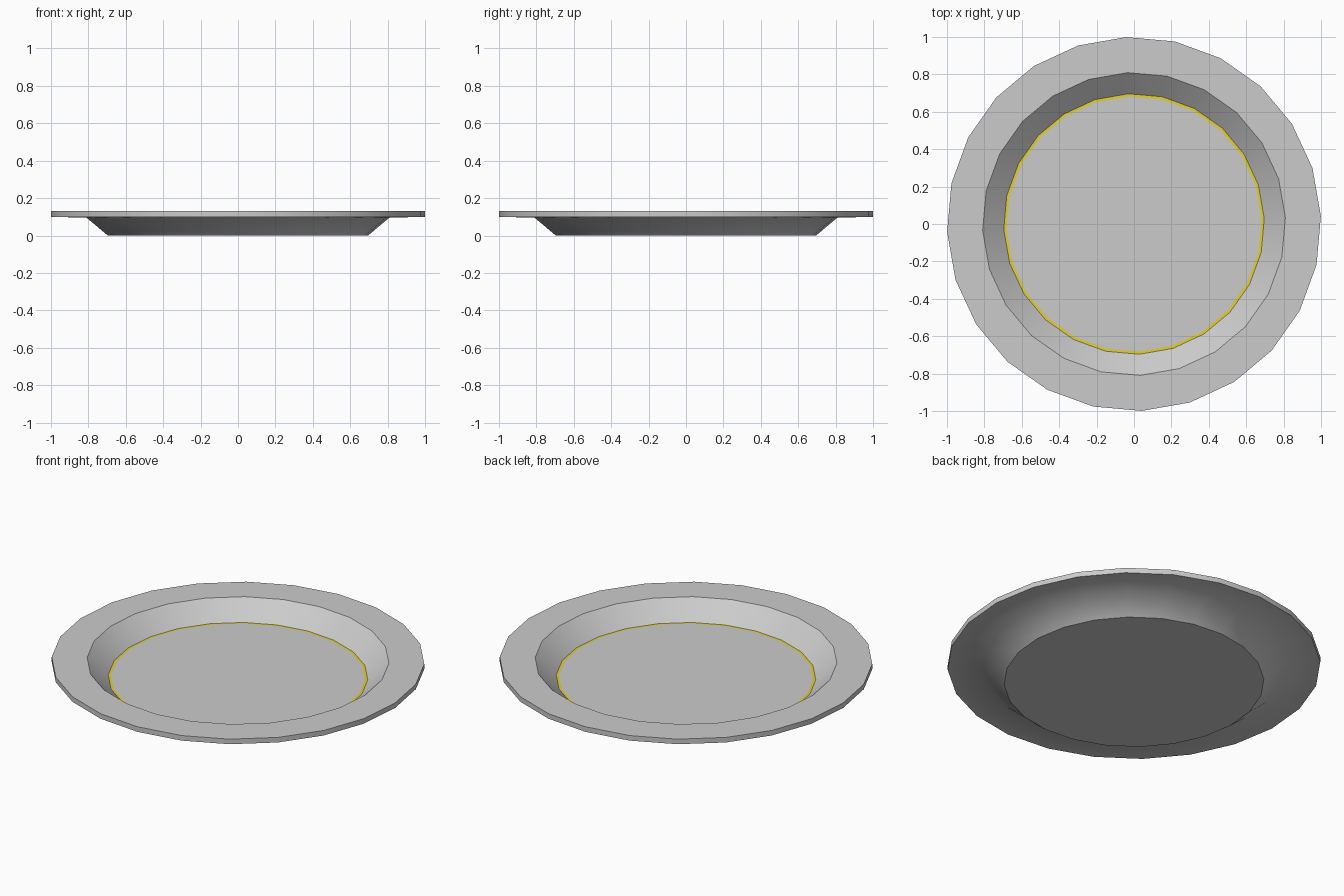
import bpy, bmesh, math

if "Cube" in bpy.data.objects:
    bpy.data.objects.remove(bpy.data.objects["Cube"])

SIDES = 24
OFFSET = math.radians(2.4)

# Plate cross-section from floor centre outwards, round the rim and back under:
# (radius, height, edge is sharp)
PROFILE = [
    (0.682, 0.03, False),   # inner side of the gold line
    (0.697, 0.03, True),    # foot of the inner wall
    (0.81, 0.13, True),     # top of the inner wall
    (1.0, 0.13, True),      # rim, top
    (1.0, 0.10, True),      # rim, bottom
    (0.81, 0.095, False),   # soft underside crease
    (0.697, 0.0, True),     # base edge
]

grey = bpy.data.materials.new("grey_glaze")
grey.diffuse_color = (0.8, 0.8, 0.8, 1)
grey.use_nodes = True
grey.node_tree.nodes["Principled BSDF"].inputs["Base Color"].default_value = grey.diffuse_color
gold = bpy.data.materials.new("gold_line")
gold.diffuse_color = (0.77, 0.64, 0.03, 1)
gold.use_nodes = True
gold.node_tree.nodes["Principled BSDF"].inputs["Base Color"].default_value = gold.diffuse_color

bm = bmesh.new()
rings = []
for r, z, _ in PROFILE:
    rings.append([bm.verts.new((r * math.cos(OFFSET + math.tau * i / SIDES),
                                r * math.sin(OFFSET + math.tau * i / SIDES), z))
                  for i in range(SIDES)])

# Bands between neighbouring rings; the first band is the gold line
for k in range(len(rings) - 1):
    a, b = rings[k], rings[k + 1]
    for i in range(SIDES):
        j = (i + 1) % SIDES
        f = bm.faces.new((a[i], b[i], b[j], a[j]))
        f.smooth = True
        f.material_index = 1 if k == 0 else 0

# Floor and base discs
bm.faces.new(rings[0])
bm.faces.new(rings[-1][::-1])

# Sharp creases around the plate
for ring, (_, _, sharp) in zip(rings, PROFILE):
    for i in range(SIDES):
        e = bm.edges.get((ring[i], ring[(i + 1) % SIDES]))
        e.smooth = not sharp

bmesh.ops.recalc_face_normals(bm, faces=bm.faces)
mesh = bpy.data.meshes.new("plate")
bm.to_mesh(mesh)
bm.free()
mesh.materials.append(grey)
mesh.materials.append(gold)
plate = bpy.data.objects.new("plate", mesh)
bpy.context.collection.objects.link(plate)
